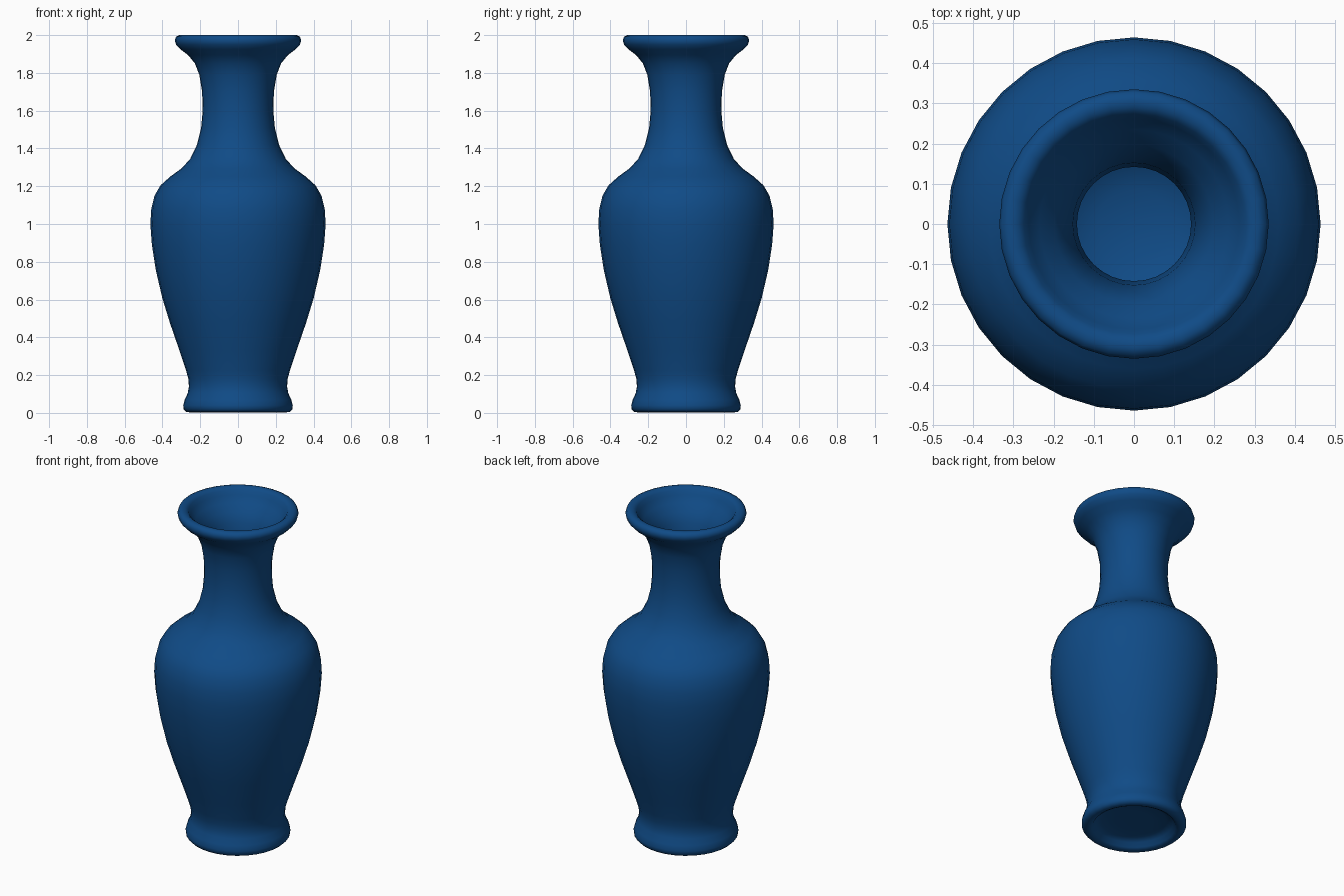
import bpy, bmesh, math

SIDES = 32

blue = bpy.data.materials.new("deep blue glaze")
blue.diffuse_color = (0.005, 0.07, 0.24, 1)

# Outer wall, from the foot ring up to the lip (radius, height)
outer = [(0.23, 0.012), (0.25, 0.002), (0.275, 0.006), (0.288, 0.02), (0.29, 0.04),
         (0.282, 0.07), (0.266, 0.105), (0.26, 0.14), (0.263, 0.18), (0.275, 0.225),
         (0.31, 0.33), (0.36, 0.475), (0.40, 0.605), (0.435, 0.755), (0.456, 0.89),
         (0.464, 1.0), (0.459, 1.08), (0.442, 1.15), (0.41, 1.205), (0.36, 1.25),
         (0.298, 1.295), (0.253, 1.345), (0.217, 1.42), (0.195, 1.51), (0.187, 1.60),
         (0.19, 1.70), (0.205, 1.79), (0.228, 1.85), (0.265, 1.895), (0.305, 1.925),
         (0.328, 1.95), (0.335, 1.972), (0.328, 1.992), (0.31, 2.0), (0.29, 1.998)]
# Inside of the mouth, neck and belly, down to the rounded floor
inner = [(0.274, 1.985), (0.262, 1.96), (0.235, 1.925), (0.197, 1.885), (0.17, 1.83),
         (0.152, 1.74), (0.142, 1.60), (0.15, 1.50), (0.172, 1.405), (0.212, 1.32),
         (0.27, 1.26), (0.335, 1.21), (0.385, 1.165), (0.41, 1.10), (0.419, 1.0),
         (0.411, 0.89), (0.39, 0.76), (0.355, 0.61), (0.315, 0.485), (0.266, 0.34),
         (0.23, 0.23), (0.205, 0.165), (0.165, 0.125), (0.09, 0.10), (0.0, 0.092)]
# Recess under the foot
recess = [(0.0, 0.05), (0.10, 0.05), (0.18, 0.048), (0.215, 0.035)]


def lathe(name, profile, material):
    """Turn a profile of (radius, height) points around the z axis."""
    bm = bmesh.new()
    verts = [bm.verts.new((r, 0, z)) for r, z in profile]
    edges = [bm.edges.new(pair) for pair in zip(verts, verts[1:])]
    bmesh.ops.spin(bm, geom=verts + edges, cent=(0, 0, 0), axis=(0, 0, 1),
                   angle=2 * math.pi, steps=SIDES, use_duplicate=False)
    bmesh.ops.remove_doubles(bm, verts=bm.verts[:], dist=0.0005)
    bmesh.ops.recalc_face_normals(bm, faces=bm.faces[:])
    mesh = bpy.data.meshes.new(name)
    bm.to_mesh(mesh)
    bm.free()
    mesh.materials.append(material)
    mesh.shade_smooth()
    obj = bpy.data.objects.new(name, mesh)
    bpy.context.collection.objects.link(obj)
    return obj


# Vase body
lathe("vase", recess + outer + inner, blue)
